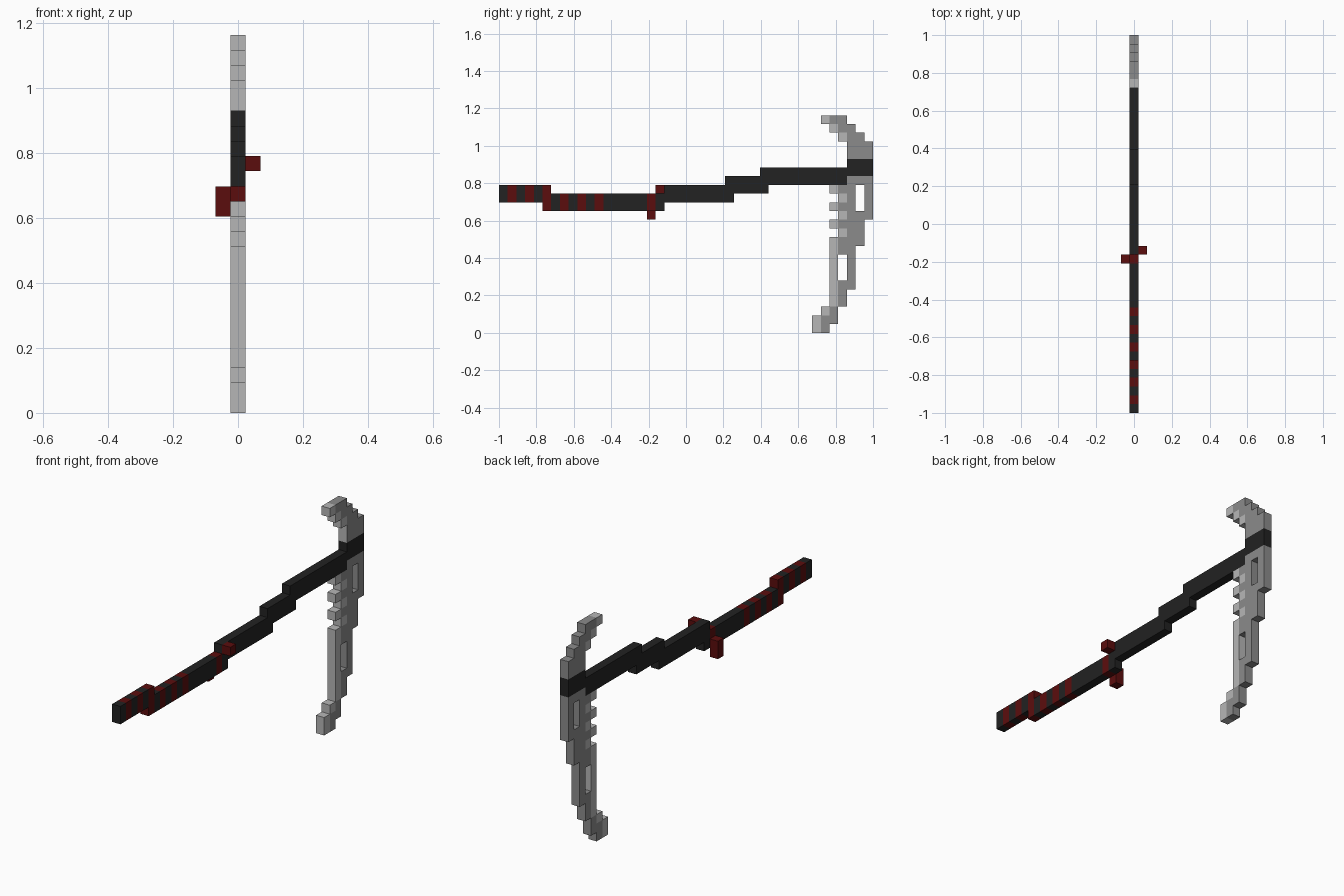
import bpy
import bmesh
import math
from mathutils import Vector

if "Cube" in bpy.data.objects:
    bpy.data.objects.remove(bpy.data.objects["Cube"], do_unlink=True)

LENGTH = 43            # overall length in blocks
U = 2 / LENGTH         # block size


def material(name, rgb):
    mat = bpy.data.materials.new(name)
    mat.use_nodes = True
    mat.diffuse_color = (*rgb, 1)
    mat.node_tree.nodes["Principled BSDF"].inputs["Base Color"].default_value = (*rgb, 1)
    return mat


BLACK = material("black", (0.016, 0.016, 0.016))
RED = material("dark red", (0.105, 0.004, 0.004))
STEEL = material("grey steel", (0.26, 0.26, 0.26))
EDGE = material("light edge", (0.47, 0.47, 0.47))


def build(name, cells, mats, rule):
    """Outer skin of a set of (x, y, z) blocks; rule(cell, direction) picks the material."""
    bm = bmesh.new()
    verts = {}

    def vert(p):
        key = tuple(round(c * 2) for c in p)
        if key not in verts:
            verts[key] = bm.verts.new(((p.x) * U, (p.y - LENGTH / 2) * U, p.z * U))
        return verts[key]

    for cell in sorted(cells):
        centre = Vector(cell) + Vector((0, 0.5, 0.5))
        for axis in range(3):
            for sign in (-1, 1):
                n = Vector((0, 0, 0))
                n[axis] = sign
                if tuple(int(c + d) for c, d in zip(cell, n)) in cells:
                    continue
                a = Vector((0, 0, 0))
                a[(axis + 1) % 3] = 0.5
                b = n.cross(a)
                mid = centre + n / 2
                face = bm.faces.new([vert(mid + s * a + t * b)
                                     for s, t in ((-1, -1), (1, -1), (1, 1), (-1, 1))])
                face.material_index = rule(cell, tuple(int(c) for c in n))
    # merge coplanar blocks of one colour into clean flat faces
    bmesh.ops.dissolve_limit(bm, angle_limit=math.radians(1), verts=bm.verts[:],
                             edges=bm.edges[:], delimit={'MATERIAL'})
    mesh = bpy.data.meshes.new(name)
    bm.to_mesh(mesh)
    bm.free()
    for m in mats:
        mesh.materials.append(m)
    obj = bpy.data.objects.new(name, mesh)
    bpy.context.collection.objects.link(obj)


def blocks(y0, y1, z0, z1, x=0):
    return {(x, y, z) for y in range(y0, y1) for z in range(z0, z1)}


# Stepped handle: overlapping two-block-tall lengths (start, end, bottom)
handle = set()
for y0, y1, z0 in ((0, 6, 15), (5, 19, 14), (18, 27, 15), (26, 31, 16), (30, 40, 17)):
    handle |= blocks(y0, y1, z0, z0 + 2)

# Grip wrapping: every second block near the end, and one band by the pegs
BAND = 17
stripes = set(range(1, 12, 2)) | {BAND}
build("handle", handle, (BLACK, RED), lambda c, n: int(c[1] in stripes))

# Grip pegs on either side
build("right_peg", blocks(BAND, BAND + 1, 13, 15, -1), (RED,), lambda c, n: 0)
build("left_peg", blocks(BAND + 1, BAND + 2, 16, 17, 1), (RED,), lambda c, n: 0)

# Collar that holds the blade
build("blade_collar", blocks(40, 43, 18, 20), (BLACK,), lambda c, n: 0)


# Blade halves: (bottom row, top row, front, back) spans of equal outline
def spans(rows):
    cells = set()
    for z0, z1, y0, y1 in rows:
        cells |= blocks(y0, y1, z0, z1)
    return cells


upper = spans(((20, 22, 40, 43), (22, 23, 39, 42), (23, 24, 38, 41), (24, 25, 37, 40)))
lower = spans(((0, 1, 36, 38), (1, 2, 36, 39), (2, 3, 37, 39), (3, 5, 38, 40),
               (5, 10, 38, 41), (10, 13, 39, 42), (13, 17, 39, 43), (17, 18, 40, 43)))
# serrated teeth, then the two window slots
lower |= {(0, 38, z) for z in range(10, 17, 2)}
lower -= blocks(39, 40, 6, 9) | blocks(41, 42, 14, 17)


def sharpened(cells):
    """The foremost block of each row is the bright cutting edge."""
    front = {}
    for _, y, z in cells:
        front[z] = min(y, front.get(z, LENGTH))

    def rule(c, n):
        return int(c[1] == front[c[2]] and (c[1] < 40 or n[1] < 0))
    return rule


build("upper_blade", upper, (STEEL, EDGE), sharpened(upper))
build("lower_blade", lower, (STEEL, EDGE), sharpened(lower))
